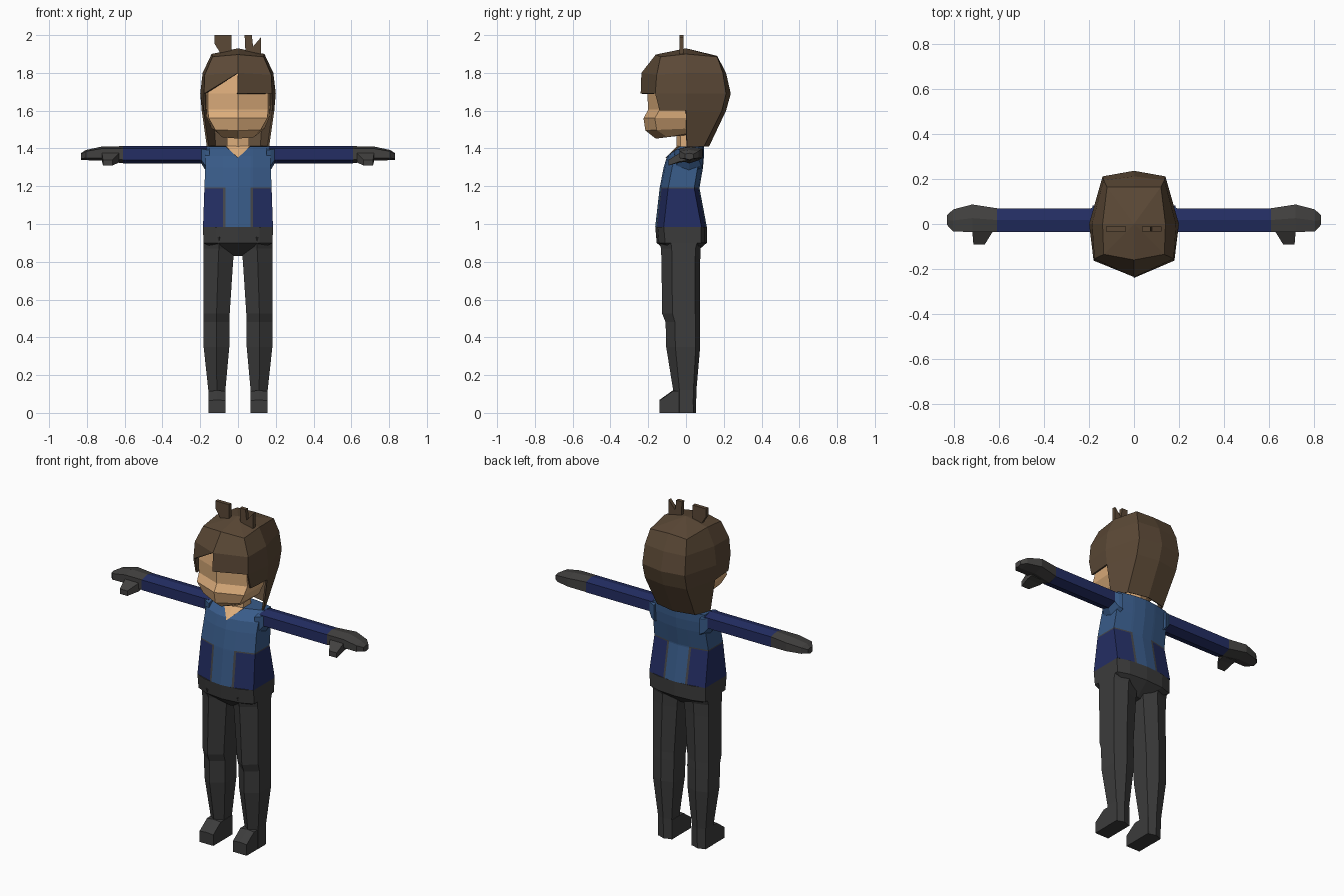
import bpy, bmesh

if "Cube" in bpy.data.objects:
    bpy.data.objects.remove(bpy.data.objects["Cube"])

def material(name, rgb):
    m = bpy.data.materials.new(name)
    m.diffuse_color = (*rgb, 1)
    m.use_nodes = True
    m.node_tree.nodes["Principled BSDF"].inputs["Base Color"].default_value = m.diffuse_color
    return m

HAIR = material("brown hair", (0.105, 0.066, 0.037))
SKIN = material("skin", (0.72, 0.42, 0.20))
BLUE = material("blue cloth", (0.040, 0.105, 0.250))
NAVY = material("navy cloth", (0.017, 0.027, 0.125))
DARK = material("charcoal cloth", (0.045, 0.045, 0.045))
GLOVE = material("glove grey", (0.055, 0.053, 0.051))
TRIM = material("grey trim", (0.060, 0.062, 0.070))


def finish(name, verts, faces, mats, rule=None):
    """Make a flat-shaded object; rule(centre) picks the material index."""
    bm = bmesh.new()
    vs = [bm.verts.new(v) for v in verts]
    for f in faces:
        bm.faces.new([vs[i] for i in f])
    bmesh.ops.recalc_face_normals(bm, faces=bm.faces[:])
    if rule:
        for f in bm.faces:
            f.material_index = rule(f.calc_center_median())
    me = bpy.data.meshes.new(name)
    bm.to_mesh(me)
    bm.free()
    for m in mats:
        me.materials.append(m)
    ob = bpy.data.objects.new(name, me)
    bpy.context.scene.collection.objects.link(ob)
    return ob


def loft(name, rings, mats, rule=None):
    """Skin a stack of equal-length rings and cap both ends."""
    n = len(rings[0])
    verts = [v for r in rings for v in r]
    faces = [[k * n + j, k * n + (j + 1) % n, (k + 1) * n + (j + 1) % n, (k + 1) * n + j]
             for k in range(len(rings) - 1) for j in range(n)]
    faces += [list(range(n)), list(range(len(verts) - n, len(verts)))]
    return finish(name, verts, faces, mats, rule)


def plate(name, outline, y, t, mat):
    """Flat xz outline given a thickness along y."""
    return loft(name, [[(x, y + d, z) for x, z in outline] for d in (0, t)], [mat])


def mirror_ring(half):
    """Half ring from front centre to back centre, completed on the other side."""
    return half + [(-x, y, z) for x, y, z in reversed(half[1:-1])]


# ---- torso: blue jacket with navy side panels and grey seams
def torso_ring(z, w, yf, yb):
    return mirror_ring([(0, yf, z), (.066, yf + .008, z), (.079, yf + .011, z), (w, yf + .045, z),
                        (w, yb - .028, z), (.079, yb - .008, z), (.066, yb - .006, z), (0, yb, z)])

def jacket_colour(c):
    if c.z > 1.195 or c.z < .99:
        return 0
    x = abs(c.x)
    if x < .066:
        return 0
    return 2 if x < .079 or c.z > 1.185 else 1

loft("jacket", [torso_ring(*r) for r in (
    (.985, .185, -.163, .11), (1.187, .178, -.14, .072), (1.194, .178, -.139, .072),
    (1.30, .173, -.118, .09), (1.36, .173, -.10, .095), (1.41, .17, -.04, .095))],
    [BLUE, NAVY, TRIM], jacket_colour)

# ---- open collar showing skin, and neck
finish("collar_opening",
       [(-.065, -.039, 1.413), (0, -.047, 1.413), (.065, -.039, 1.413), (0, -.110, 1.35),
        (-.06, -.02, 1.40), (0, -.035, 1.405), (.06, -.02, 1.40), (0, -.09, 1.35)],
       [(0, 1, 3), (1, 2, 3), (4, 5, 7), (5, 6, 7), (0, 1, 5, 4), (1, 2, 6, 5),
        (2, 3, 7, 6), (3, 0, 4, 7)], [SKIN])
loft("neck", [mirror_ring([(0, -.05, z), (.058, -.03, z), (.058, .04, z), (0, .06, z)])
              for z in (1.38, 1.50)], [SKIN])

# ---- hips, narrowing to the crotch
def hip_ring(z, w, yf, yb, c):
    return mirror_ring([(0, yf, z), (w * .62, yf + c * .3, z), (w, yf + c, z),
                        (w, yb - c * .7, z), (w * .62, yb - c * .2, z), (0, yb, z)])

loft("hips", [hip_ring(*r) for r in (
    (.985, .185, -.163, .11, .045), (.90, .183, -.155, .11, .045), (.83, .04, -.075, .03, .02))],
    [DARK])


# ---- hexagonal sections for the limbs
def leg_ring(s, z, x0, x1, yf, yb, zf=None):
    xm, d = (x0 + x1) / 2, (yb - yf)
    a, b = yf + d * .27, yb - d * .13
    zf = z if zf is None else zf
    return [(s * x, y, h) for x, y, h in (
        (xm, yf, zf), (x1, a, z), (x1, b, z), (xm, yb, z), (x0, b, z), (x0, a, z))]

def arm_ring(s, x, y0, y1, z0, z1):
    ym, h = (y0 + y1) / 2, z1 - z0
    a, b = z0 + h * .2, z1 - h * .14
    return [(s * x, y, z) for y, z in (
        (y0, a), (y0, b), (ym, z1), (y1, b), (y1, a), (ym, z0))]

def foot_ring(s, y, top):
    return [(s * x, y, z) for x, z in (
        (.065, 0), (.155, 0), (.155, top), (.11, top + .004), (.065, top))]

for s, side in ((1, "left"), (-1, "right")):
    loft("leg_" + side, [leg_ring(s, *r) for r in (
        (.93, .02, .183, -.152, .10), (.87, .02, .183, -.132, .077), (.80, .026, .183, -.13, .075),
        (.525, .044, .183, -.126, .075), (.48, .044, .183, -.108, .075),
        (.35, .046, .182, -.105, .075), (.12, .067, .157, -.068, .055), (0, .067, .156, -.068, .053))],
        [DARK])
    loft("foot_" + side, [foot_ring(s, *r) for r in ((-.14, .065), (-.07, .115), (.04, .115))],
         [DARK])
    loft("shoulder_" + side, [arm_ring(s, *r) for r in (
        (.15, -.06, .088, 1.27, 1.411), (.173, -.05, .08, 1.285, 1.411),
        (.195, -.034, .068, 1.322, 1.409))], [BLUE])
    loft("sleeve_" + side, [arm_ring(s, x, -.035, .07, 1.32, 1.412) for x in (.165, .61)], [NAVY])
    loft("hand_" + side, [arm_ring(s, *r) for r in (
        (.61, -.035, .07, 1.322, 1.412), (.72, -.035, .087, 1.335, 1.41),
        (.805, -.034, .065, 1.338, 1.392), (.832, -.005, .04, 1.34, 1.375))], [GLOVE])
    # thumb
    loft("thumb_" + side, [[(s * x, y, z) for x, z in q] for y, q in (
        (0, ((.63, 1.33), (.72, 1.335), (.72, 1.385), (.63, 1.385))),
        (-.035, ((.63, 1.325), (.72, 1.33), (.72, 1.375), (.63, 1.375))),
        (-.092, ((.665, 1.31), (.715, 1.31), (.715, 1.34), (.665, 1.34))))], [GLOVE])


# ---- head with a stepped mouth area and a narrow chin
def head_ring(z, yf, wf, ws, yb, lift):
    return mirror_ring([(0, yf, z), (wf, yf + .06, z + lift * .3), (ws, 0, z + lift),
                        (ws * .7, yb * .8, z + lift), (0, yb, z + lift)])

loft("head", [head_ring(*r) for r in (
    (1.452, -.16, .085, .10, .07, .025), (1.495, -.215, .12, .14, .09, .01),
    (1.56, -.225, .155, .165, .13, 0), (1.605, -.20, .16, .168, .15, 0),
    (1.69, -.205, .16, .17, .16, 0), (1.80, -.19, .145, .16, .15, 0),
    (1.87, -.11, .09, .10, .10, 0))], [SKIN])

# ---- hair shell: swept fringe on one side, straight on the other, long at the back
levels = [
    [(0, -.16, 1.897), (.135, -.135, 1.885), (.14, 0, 1.90), (.12, .165, 1.885), (0, .165, 1.89)],
    [(0, -.236, 1.80), (.176, -.155, 1.79), (.187, 0, 1.80), (.135, .195, 1.80), (0, .212, 1.80)],
    [(0, -.24, 1.69), (.18, -.163, 1.69), (.20, 0, 1.69), (.14, .212, 1.69), (0, .237, 1.69)],
    [(0, -.2, 1.6), (.182, -.14, 1.60), (.192, 0, 1.60), (.138, .19, 1.60), (0, .212, 1.60)],
    [(0, -.1, 1.4), (.16, 0, 1.41), (.165, .005, 1.41), (.125, .095, 1.41), (0, .122, 1.41)]]
verts = [v for half in levels for v in mirror_ring(half)] + [(0, 0, 1.93)]

def strip(row, cols):
    a, b = row * 8, row * 8 + 8
    return [(a + j, a + (j + 1) % 8, b + (j + 1) % 8, b + j) for j in cols]

faces = [(40, j, (j + 1) % 8) for j in range(8)]
faces += strip(0, range(8)) + strip(1, range(7)) + [(8, 15, 23)]
faces += strip(2, range(1, 7)) + strip(3, range(2, 6))
hair = finish("hair", verts, faces, [HAIR])
bm = bmesh.new()
bm.from_mesh(hair.data)
bmesh.ops.delete(bm, geom=[v for v in bm.verts if not v.link_faces], context='VERTS')
bm.to_mesh(hair.data)
bm.free()
shell = hair.modifiers.new("thickness", 'SOLIDIFY')
shell.thickness = .01
shell.offset = -1

# ---- tufts on the crown
plate("tuft_right", [(-.125, 2.0), (-.035, 2.0), (-.035, 1.90), (-.09, 1.90), (-.125, 1.955)],
      -.034, .022, HAIR)
plate("tuft_left", [(.035, 2.0), (.073, 2.0), (.08, 1.94), (.123, 1.99), (.123, 1.89), (.04, 1.90)],
      -.034, .022, HAIR)
